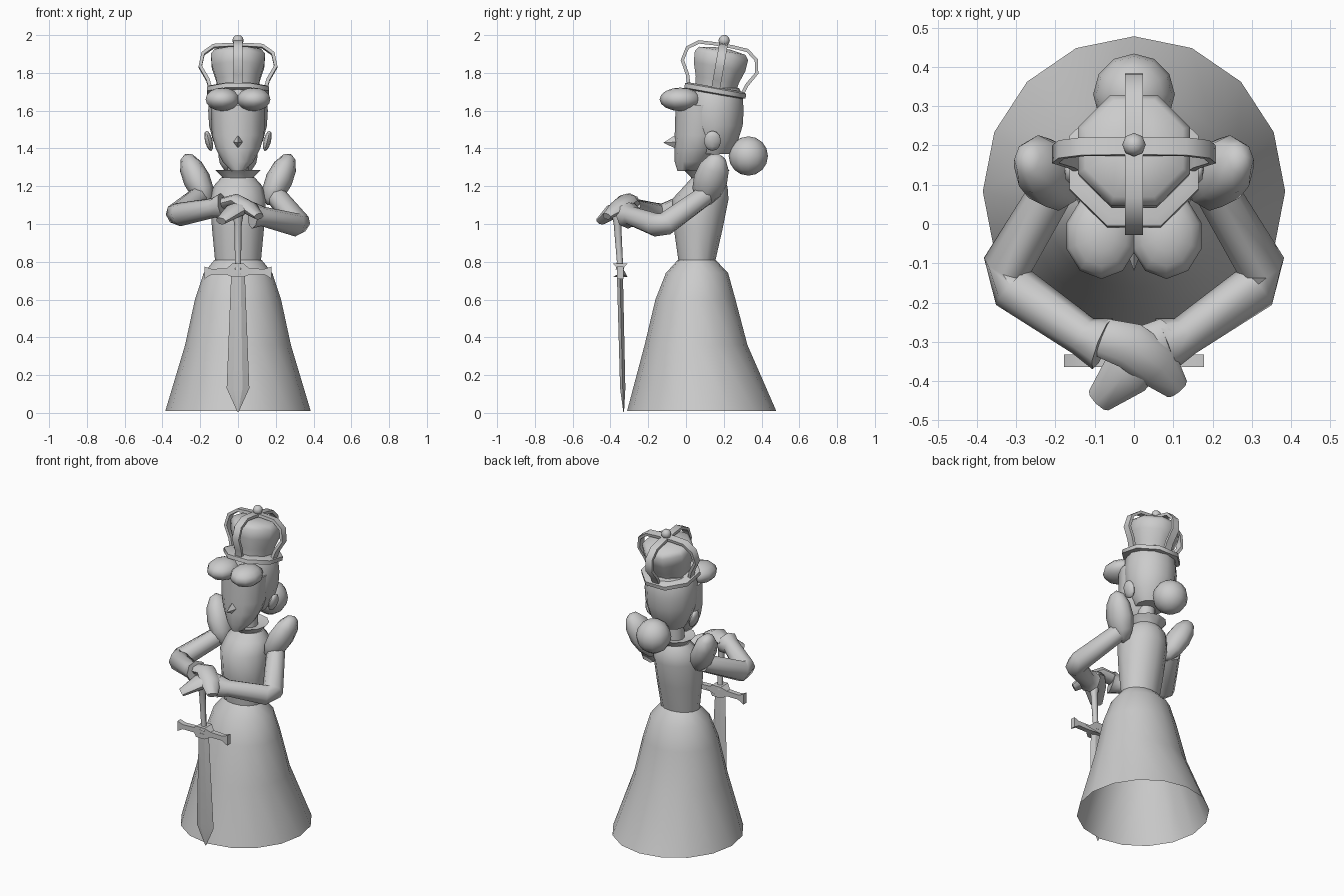
import bpy, bmesh, math
from mathutils import Vector, Matrix

if "Cube" in bpy.data.objects:
    bpy.data.objects.remove(bpy.data.objects["Cube"], do_unlink=True)

stone = bpy.data.materials.new("plain_grey")
stone.use_nodes = True
stone.diffuse_color = (0.6, 0.6, 0.6, 1)
stone.node_tree.nodes["Principled BSDF"].inputs["Base Color"].default_value = (0.6, 0.6, 0.6, 1)


def finish(name, bm, matrix=None, angle=45):
    """Turn a bmesh into a grey object, smooth except across sharp edges."""
    if matrix:
        bm.transform(matrix)
    bmesh.ops.recalc_face_normals(bm, faces=bm.faces)
    mesh = bpy.data.meshes.new(name)
    bm.to_mesh(mesh)
    bm.free()
    mesh.materials.append(stone)
    for p in mesh.polygons:
        p.use_smooth = True
    mesh.set_sharp_from_angle(angle=math.radians(angle))
    obj = bpy.data.objects.new(name, mesh)
    bpy.context.collection.objects.link(obj)
    return obj


def skin(bm, loops, caps=True, closed=False):
    """Bridge loops of points into a surface."""
    rows = [[bm.verts.new(p) for p in loop] for loop in loops]
    n = len(rows[0])
    pairs = list(zip(rows, rows[1:])) + ([(rows[-1], rows[0])] if closed else [])
    for a, b in pairs:
        for i in range(n):
            j = (i + 1) % n
            bm.faces.new((a[i], a[j], b[j], b[i]))
    if caps and not closed:
        bm.faces.new(rows[0])
        bm.faces.new(rows[-1])


def loft(name, rings, sides=12, caps=True, matrix=None, turn=0.0, angle=45):
    """Stack ellipses given as (z, centre y, x radius, y radius)."""
    steps = [math.tau * (i + turn) / sides for i in range(sides)]
    bm = bmesh.new()
    skin(bm, [[(rx * math.sin(t), cy + ry * math.cos(t), z) for t in steps]
              for z, cy, rx, ry in rings], caps)
    return finish(name, bm, matrix, angle)


def tube(name, points, radii, sides=8, flat=1.0):
    """Sweep a round or flattened section along a path."""
    pts = [Vector(p) for p in points]
    bm, loops = bmesh.new(), []
    for i, p in enumerate(pts):
        d = (pts[min(i + 1, len(pts) - 1)] - pts[max(i - 1, 0)]).normalized()
        side = d.cross(Vector((0, 0, 1))).normalized()
        up = side.cross(d)
        loops.append([p + radii[i] * (side * math.cos(t) + up * flat * math.sin(t))
                      for t in (math.tau * k / sides for k in range(sides))])
    skin(bm, loops)
    return finish(name, bm, angle=50)


def blob(name, loc, size, axis=(0, 0, 1), u=12, v=8):
    """Ellipsoid whose local z follows the axis."""
    bm = bmesh.new()
    bmesh.ops.create_uvsphere(bm, u_segments=u, v_segments=v, radius=1)
    turn = Vector((0, 0, 1)).rotation_difference(Vector(axis)).to_matrix().to_4x4()
    return finish(name, bm, Matrix.Translation(loc) @ turn @ Matrix.Diagonal((*size, 1)), 60)


# Dress
loft("skirt", [(0.01, 0.083, 0.385, 0.395), (0.36, 0.053, 0.28, 0.272),
               (0.6, 0.05, 0.228, 0.212), (0.74, 0.058, 0.182, 0.165),
               (0.81, 0.057, 0.125, 0.1)], sides=16, caps=False)
loft("bodice", [(0.79, 0.057, 0.12, 0.095), (0.98, 0.065, 0.138, 0.13),
                (0.13 + 1, 0.075, 0.148, 0.15), (1.2, 0.105, 0.13, 0.115),
                (1.245, 0.11, 0.09, 0.08)])
loft("collar", [(1.23, 0.11, 0.075, 0.075), (1.25, 0.11, 0.085, 0.085),
                (1.285, 0.11, 0.12, 0.12), (1.27, 0.11, 0.06, 0.06)], angle=30)
loft("neck", [(1.2, 0.11, 0.055, 0.055), (1.42, 0.11, 0.055, 0.055)])

# Head
loft("face", [(1.28, 0.005, 0.035, 0.05), (1.33, 0.03, 0.082, 0.09),
              (1.4, 0.05, 0.118, 0.11), (1.47, 0.065, 0.138, 0.125),
              (1.63, 0.075, 0.145, 0.13)])
loft("hair", [(1.37, 0.15, 0.09, 0.08), (1.44, 0.15, 0.132, 0.125),
              (1.52, 0.15, 0.153, 0.15), (1.6, 0.15, 0.158, 0.155),
              (1.68, 0.15, 0.15, 0.15), (1.72, 0.15, 0.13, 0.13)])
blob("hair_bun", (0, 0.33, 1.36), (0.104, 0.104, 0.104))
bm = bmesh.new()
tip = bm.verts.new((0, -0.12, 1.43))
base = [bm.verts.new(p) for p in ((-0.03, -0.04, 1.435), (0, -0.045, 1.395),
                                  (0.03, -0.04, 1.435), (0, -0.05, 1.475))]
for i in range(4):
    bm.faces.new((tip, base[i], base[(i + 1) % 4]))
bm.faces.new(base)
finish("nose", bm, angle=20)
for s, label in ((1, "left"), (-1, "right")):
    blob(label + "_ear", (s * 0.155, 0.14, 1.44), (0.02, 0.045, 0.055), (s * 0.25, 0, 1), 8, 6)
    blob(label + "_hair_roll", (s * 0.083, -0.03, 1.66), (0.093, 0.11, 0.062), u=10)
    blob(label + "_puff_sleeve", (s * 0.218, 0.13, 1.235), (0.072, 0.09, 0.155),
         (s * 0.115, 0.08, 0.25), 8, 6)

# Arms and folded hands
tube("right_arm", [(-0.2, 0.1, 1.15), (-0.325, -0.11, 1.05), (-0.31, -0.16, 1.05),
                   (-0.13, -0.285, 1.085), (-0.08, -0.305, 1.095)],
     [0.055, 0.062, 0.062, 0.052, 0.07])
tube("left_arm", [(0.2, 0.1, 1.15), (0.325, -0.11, 1.0), (0.31, -0.16, 0.995),
                  (0.13, -0.285, 1.04), (0.08, -0.305, 1.045)],
     [0.055, 0.062, 0.062, 0.052, 0.07])
tube("right_hand", [(-0.08, -0.29, 1.11), (-0.01, -0.31, 1.125), (0.06, -0.36, 1.085),
                    (0.11, -0.42, 1.04)], [0.05, 0.06, 0.06, 0.032], flat=0.6)
tube("left_hand", [(0.09, -0.28, 1.07), (0.04, -0.31, 1.09), (-0.02, -0.38, 1.07),
                   (-0.09, -0.45, 1.015)], [0.045, 0.06, 0.065, 0.035], flat=0.6)

# Sword
loft("sword_grip", [(0.76, -0.35, 0.022, 0.022), (0.8, -0.35, 0.016, 0.016),
                    (1.0, -0.363, 0.02, 0.02), (1.08, -0.365, 0.035, 0.035)], sides=8)
half = [(0.03, 0.79), (0.06, 0.765), (0.14, 0.762), (0.178, 0.775), (0.178, 0.71),
        (0.14, 0.732), (0.06, 0.732), (0.03, 0.72)]
outline = half + [(-x, z) for x, z in reversed(half)]
bm = bmesh.new()
skin(bm, [[(x, -0.348 + s * (0.038 if abs(x) < 0.05 else 0.016), z) for x, z in outline]
          for s in (-1, 1)])
finish("sword_guard", bm, angle=25)
bm = bmesh.new()
skin(bm, [[(w, y, z), (w * 0.4, y + d, z), (-w * 0.4, y + d, z),
           (-w, y, z), (-w * 0.4, y - d, z), (w * 0.4, y - d, z)]
          for z, y, w, d in ((0.74, -0.35, 0.036, 0.016), (0.13, -0.335, 0.06, 0.014),
                             (0.005, -0.33, 0.003, 0.002))])
finish("sword_blade", bm, angle=20)

# Crown, tilted back
tilt = Matrix.Translation((0, 0.155, 1.705)) @ Matrix.Rotation(math.radians(-10), 4, "X")
loft("crown_band", [(-0.018, 0, 0.155, 0.155), (-0.012, 0, 0.178, 0.178),
                    (0.012, 0, 0.178, 0.178), (0.02, 0, 0.155, 0.155)],
     sides=8, matrix=tilt, turn=0.5, angle=50)
loft("crown_cap", [(0, 0, 0.115, 0.115), (0.06, 0, 0.125, 0.125), (0.13, 0, 0.15, 0.15),
                   (0.19, 0, 0.155, 0.155), (0.215, 0, 0.135, 0.135),
                   (0.228, 0, 0.05, 0.05)], sides=8, matrix=tilt, turn=0.5)
arc = [(0.145, 0.01), (0.16, 0.06), (0.2, 0.13), (0.185, 0.2), (0.13, 0.24), (0.05, 0.245)]
path = [Vector((r, 0, h)) for r, h in arc] + [Vector((-r, 0, h)) for r, h in reversed(arc)]
for k, label in enumerate(("cross", "front_to_back")):
    bm, loops = bmesh.new(), []
    for i, p in enumerate(path):
        d = path[min(i + 1, len(path) - 1)] - path[max(i - 1, 0)]
        out = Vector((d.z, 0, -d.x)).normalized() * 0.009
        w = Vector((0, 0.023, 0))
        loops.append([p + out + w, p + out - w, p - out - w, p - out + w])
    skin(bm, loops)
    finish("crown_strap_" + label, bm, tilt @ Matrix.Rotation(k * math.pi / 2, 4, "Z"))
blob("crown_knob", tilt @ Vector((0, 0, 0.27)), (0.03, 0.03, 0.03), u=8, v=6)
